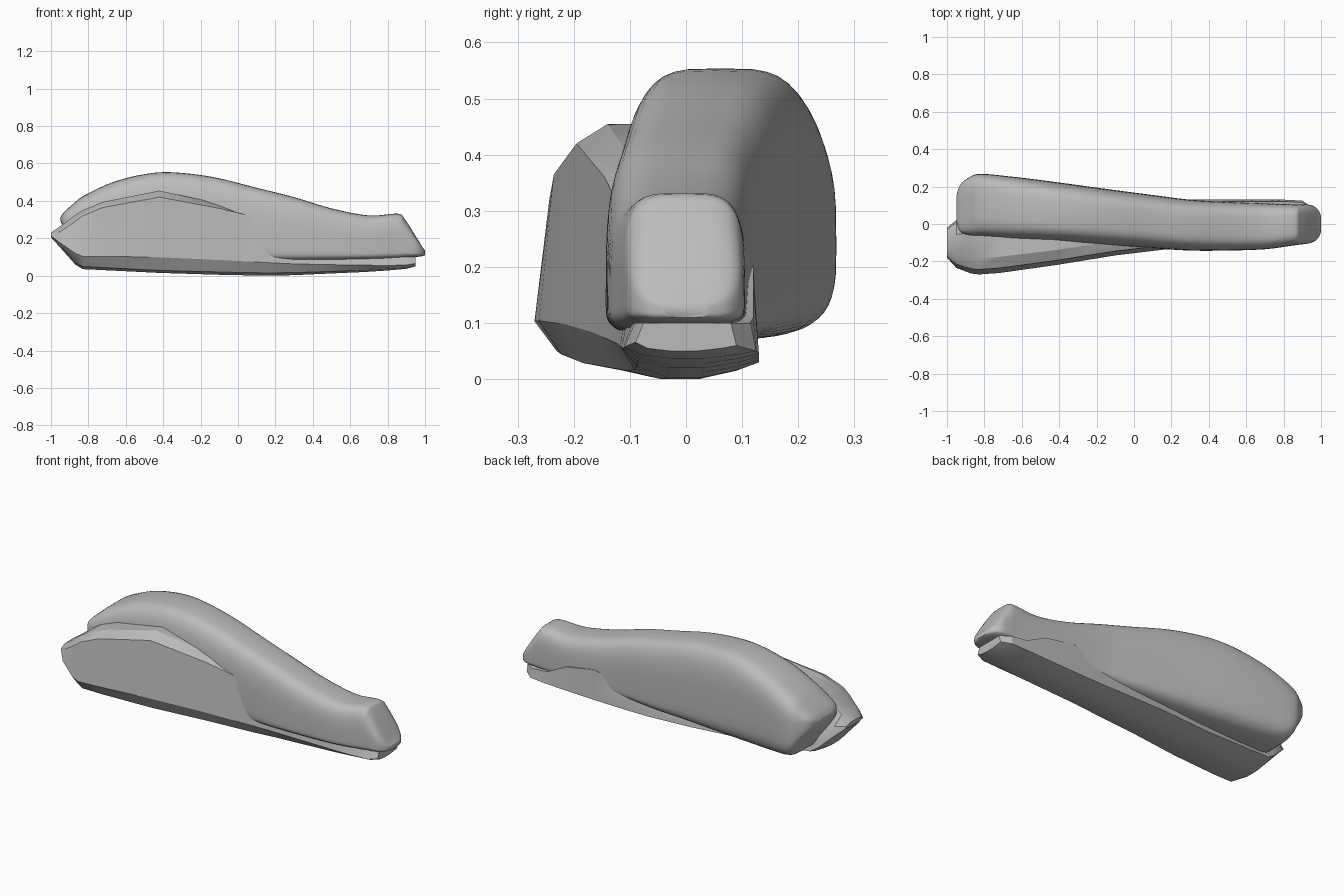
import bpy, bmesh, math

if "Cube" in bpy.data.objects:
    bpy.data.objects.remove(bpy.data.objects["Cube"], do_unlink=True)

grey = bpy.data.materials.new("plain grey")
grey.use_nodes = True
grey.diffuse_color = (0.5, 0.5, 0.5, 1)
grey.node_tree.nodes["Principled BSDF"].inputs["Base Color"].default_value = (0.5, 0.5, 0.5, 1)


def loft(name, rings, angle):
    """Skin a row of closed rings, cap both ends and shade."""
    bm = bmesh.new()
    rows = [[bm.verts.new(p) for p in ring] for ring in rings]
    n = len(rows[0])
    for a, b in zip(rows, rows[1:]):
        for i in range(n):
            j = (i + 1) % n
            bm.faces.new((a[i], a[j], b[j], b[i]))
    bm.faces.new(rows[0])
    bm.faces.new(rows[-1])
    bmesh.ops.recalc_face_normals(bm, faces=bm.faces)
    mesh = bpy.data.meshes.new(name)
    bm.to_mesh(mesh)
    bm.free()
    mesh.materials.append(grey)
    obj = bpy.data.objects.new(name, mesh)
    bpy.context.collection.objects.link(obj)
    bpy.ops.object.select_all(action='DESELECT')
    obj.select_set(True)
    bpy.context.view_layer.objects.active = obj
    bpy.ops.object.shade_smooth_by_angle(angle=math.radians(angle))
    return obj


def smooth_stations(rows, steps):
    """Refine stations with a Catmull-Rom spline."""
    out = []
    for k in range(len(rows) - 1):
        p = [rows[max(0, min(len(rows) - 1, k + d))] for d in (-1, 0, 1, 2)]
        for s in range(steps):
            t = s / steps
            out.append([b + t / 2 * (c - a + t * (2*a - 5*b + 4*c - d + t * (3*b - a - 3*c + d)))
                        for a, b, c, d in zip(*p)])
    return out + [list(rows[-1])]


def power(v, n):
    return math.copysign(abs(v) ** (2 / n), v)


def shell_ring(x, front, back, low, high, waist):
    """Softly squared section, widest at the waist."""
    mid, half = (front + back) / 2, (back - front) / 2
    zw = low + (high - low) * waist
    ring = []
    count = 48
    for i in range(count):
        a = 2 * math.pi * i / count
        c, s = math.cos(a), math.sin(a)
        n = 4 if s > 0 else 3.5
        rise = high - zw if s > 0 else zw - low
        ring.append((x, mid + half * power(c, n), zw + rise * power(s, n)))
    return ring


def base_ring(x, front, back, low, edge, wall, ridge, rear):
    """Bowed underside, front wall, chamfer, ridge and back wall."""
    w = back - front
    return [(x, y, z) for y, z in (
        (front, edge + 0.15 * (wall - edge)), (front + 0.08 * w, wall),
        (front + 0.26 * w, ridge), (front + 0.7 * w, ridge),
        (back - 0.01, rear), (back, edge),
        (back - 0.15 * w, (low + edge) / 2), (back - 0.4 * w, low),
        (front + 0.35 * w, low), (front + 0.12 * w, (low + edge) / 2))]


# Upper body: x, front y, back y, bottom z, top z, waist height
upper = [
    (-.95, .02, .15, .295, .31, .5), (-.93, -.04, .21, .25, .34, .5),
    (-.88, -.06, .25, .17, .385, .45), (-.82, -.068, .268, .09, .43, .42),
    (-.67, -.08, .255, .075, .50, .4), (-.5, -.09, .235, .072, .543, .35),
    (-.35, -.1, .215, .07, .553, .3), (-.13, -.115, .185, .07, .527, .25),
    (.1, -.13, .155, .07, .47, .2), (.3, -.142, .13, .075, .42, .18),
    (.5, -.142, .118, .08, .36, .18), (.7, -.135, .11, .085, .322, .18),
    (.85, -.115, .105, .09, .332, .18), (.89, -.11, .105, .095, .305, .18),
    (.95, -.1, .1, .1, .212, .25), (.985, -.075, .075, .105, .155, .4),
    (1, -.04, .04, .11, .135, .5)]
loft("upper_body", [shell_ring(*s) for s in smooth_stations(upper, 4)], 50)

# Lower body: x, front y, back y, bottom, edge, wall top, ridge, back wall top
lower = [
    (-1, -.18, -.02, .205, .21, .22, .23, .22), (-.95, -.235, .02, .15, .165, .235, .265, .22),
    (-.87, -.265, .05, .06, .09, .29, .325, .15), (-.83, -.27, .06, .035, .065, .32, .35, .1),
    (-.72, -.262, .07, .03, .058, .365, .395, .1), (-.42, -.22, .09, .015, .042, .42, .455, .1),
    (-.1, -.168, .12, .005, .035, .36, .385, .08), (.15, -.138, .13, 0, .03, .3, .305, .1),
    (.3, -.122, .13, .003, .03, .25, .26, .16), (.5, -.117, .13, .012, .034, .2, .2, .2),
    (.68, -.115, .13, .02, .04, .15, .16, .17), (.8, -.112, .13, .028, .045, .11, .11, .11),
    (.9, -.11, .125, .037, .05, .1, .1, .1), (.95, -.09, .09, .05, .06, .1, .1, .1)]
loft("lower_body", [base_ring(*s) for s in lower], 25)
